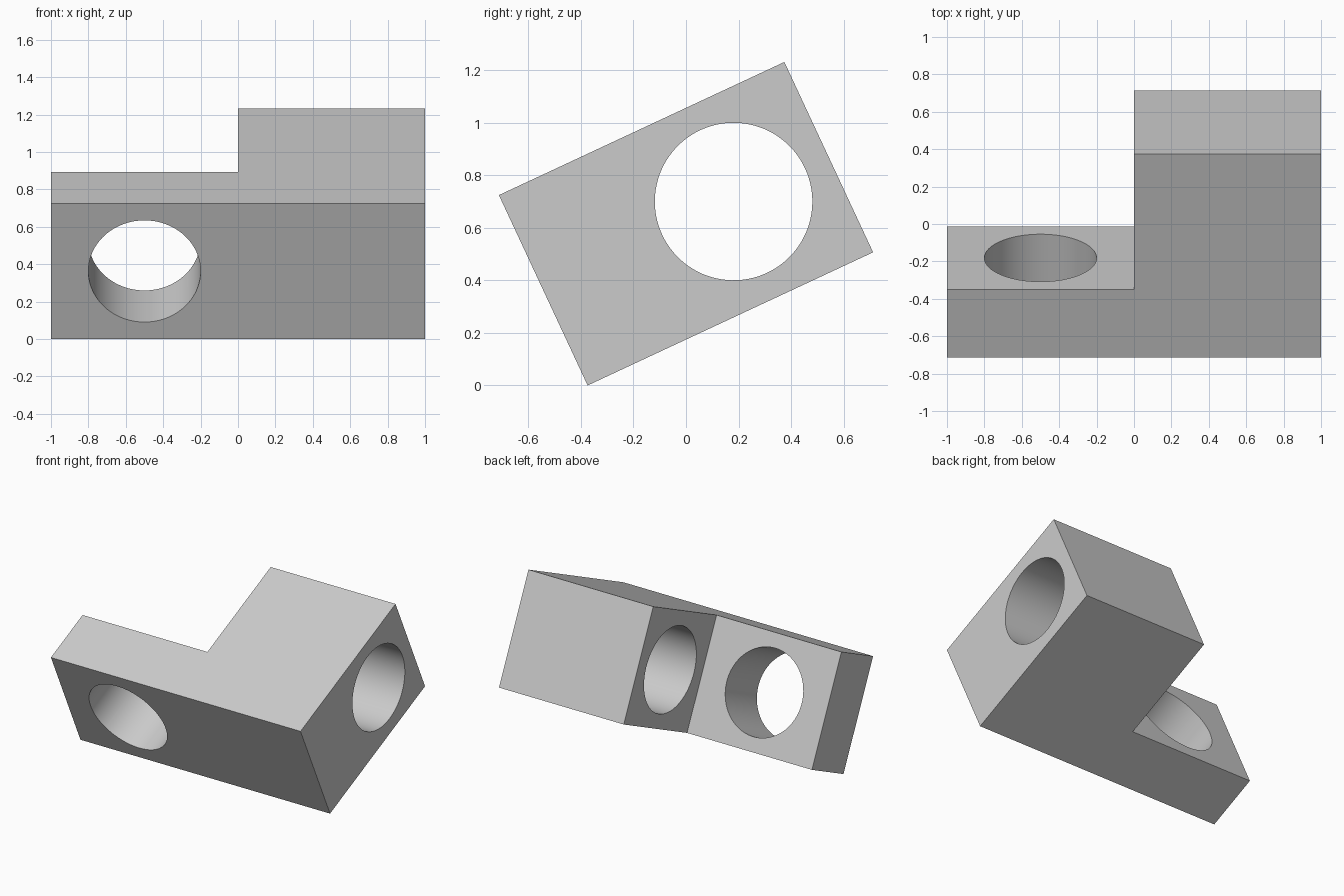
import bpy, bmesh, math
from mathutils import Matrix, Vector

cube = bpy.data.objects.get("Cube")
if cube:
    bpy.data.objects.remove(cube, do_unlink=True)

LENGTH, DEPTH, HEIGHT = 2.0, 1.2, 0.8
LEG = 0.4
RADIUS = 0.3
TILT = math.radians(25)

grey = bpy.data.materials.new("light_grey")
grey.use_nodes = True
colour = (0.6, 0.6, 0.6, 1)
grey.diffuse_color = colour
grey.node_tree.nodes["Principled BSDF"].inputs["Base Color"].default_value = colour


def add_object(name, bm):
    bmesh.ops.recalc_face_normals(bm, faces=bm.faces)
    mesh = bpy.data.meshes.new(name)
    bm.to_mesh(mesh)
    bm.free()
    mesh.materials.append(grey)
    obj = bpy.data.objects.new(name, mesh)
    bpy.context.collection.objects.link(obj)
    return obj


def bore(target, name, centre, axis, length):
    """Cut a round hole through the target along an axis."""
    bm = bmesh.new()
    turn = Vector((0, 0, 1)).rotation_difference(Vector(axis)).to_matrix().to_4x4()
    bmesh.ops.create_cone(bm, cap_ends=True, segments=96, radius1=RADIUS, radius2=RADIUS,
                          depth=length, matrix=Matrix.Translation(centre) @ turn)
    cutter = add_object(name, bm)
    cutter.hide_render = True
    mod = target.modifiers.new(name, 'BOOLEAN')
    mod.operation = 'DIFFERENCE'
    mod.solver = 'EXACT'
    mod.object = cutter
    bpy.context.view_layer.objects.active = target
    bpy.ops.object.modifier_apply(modifier=name)
    bpy.data.objects.remove(cutter, do_unlink=True)


# L-shaped block: footprint extruded upward
half = LENGTH / 2
footprint = [(-half, 0), (half, 0), (half, DEPTH), (0, DEPTH), (0, LEG), (-half, LEG)]
bm = bmesh.new()
base = bm.faces.new([bm.verts.new((x, y, 0)) for x, y in footprint])
top = bmesh.ops.extrude_face_region(bm, geom=[base])["geom"]
bmesh.ops.translate(bm, vec=(0, 0, HEIGHT),
                    verts=[v for v in top if isinstance(v, bmesh.types.BMVert)])
block = add_object("bored_corner_block", bm)

# Round holes: sideways through the thick end, front to back through the thin leg
bore(block, "side_hole", (half / 2, DEPTH - LEG, HEIGHT / 2), (1, 0, 0), half + 0.2)
bore(block, "front_hole", (-half / 2, LEG / 2, HEIGHT / 2), (0, 1, 0), LEG + 0.2)

# Tilt back so the block rests on its lower front edge, centred front to back
span = DEPTH * math.cos(TILT) + HEIGHT * math.sin(TILT)
block.data.transform(Matrix.Translation((0, HEIGHT * math.sin(TILT) - span / 2, 0))
                     @ Matrix.Rotation(TILT, 4, 'X'))

# Smooth bores, crisp edges
bpy.ops.object.select_all(action='DESELECT')
block.select_set(True)
bpy.context.view_layer.objects.active = block
bpy.ops.object.shade_smooth_by_angle(angle=math.radians(30))
